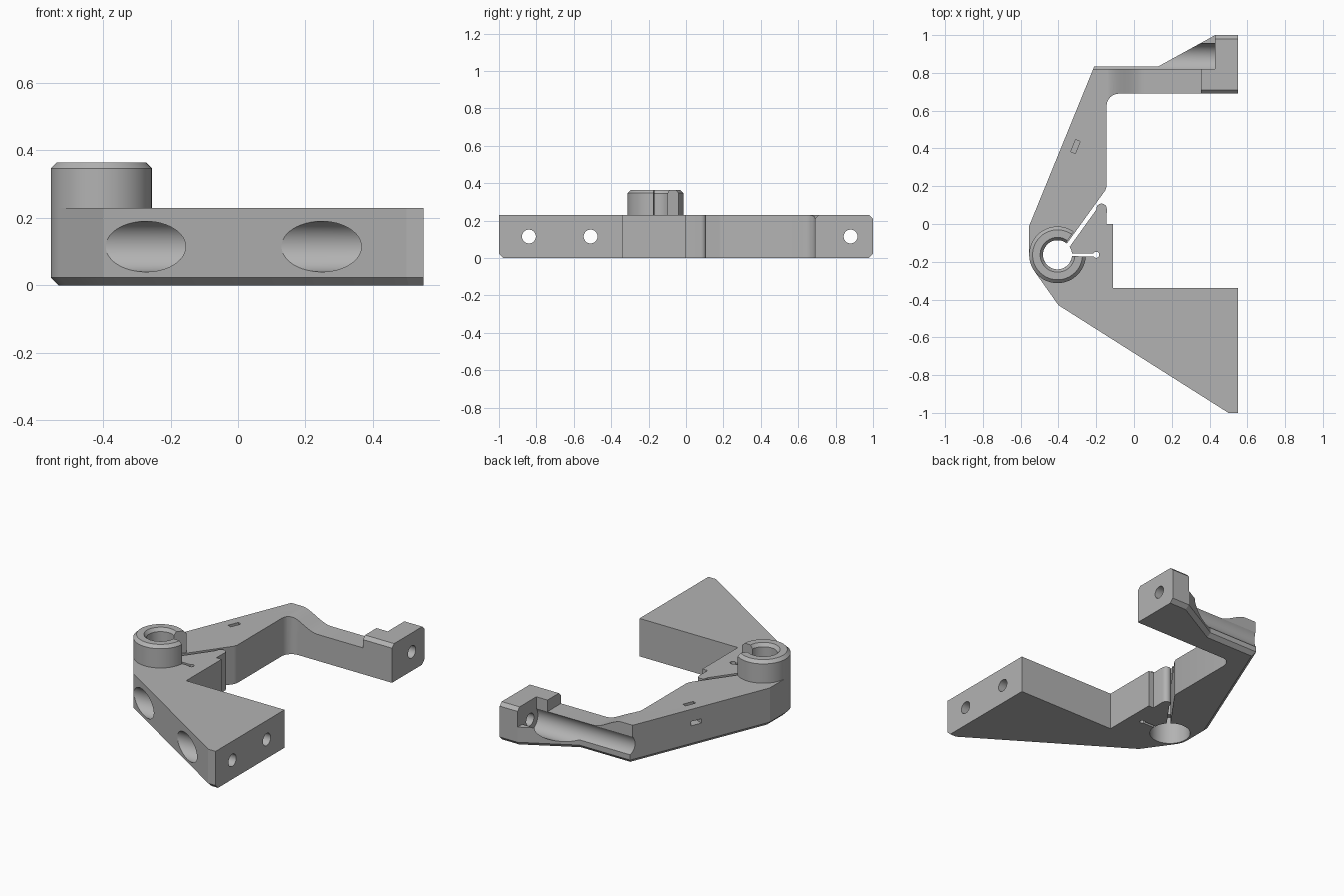
import bpy, bmesh, math
from mathutils import Matrix, Vector

cube = bpy.data.objects.get("Cube")
if cube:
    bpy.data.objects.remove(cube)

H = 0.23                      # plate height
MID = 0.115                   # bolt axis height
CX, CY = -0.405, -0.163       # clamp centre

grey = bpy.data.materials.new("plain_grey")
grey.use_nodes = True
grey.diffuse_color = (0.45, 0.45, 0.45, 1)
grey.node_tree.nodes["Principled BSDF"].inputs["Base Color"].default_value = (0.45, 0.45, 0.45, 1)


def make(name, bm):
    bmesh.ops.recalc_face_normals(bm, faces=bm.faces[:])
    me = bpy.data.meshes.new(name)
    bm.to_mesh(me)
    bm.free()
    ob = bpy.data.objects.new(name, me)
    bpy.context.collection.objects.link(ob)
    me.materials.append(grey)
    return ob


def arc(cx, cy, r, a0, a1, n):
    return [(cx + r * math.cos(math.radians(a0 + (a1 - a0) * i / n)),
             cy + r * math.sin(math.radians(a0 + (a1 - a0) * i / n))) for i in range(n + 1)]


def extrude(bm, points, vec):
    face = bm.faces.new([bm.verts.new(p) for p in points])
    new = bmesh.ops.extrude_face_region(bm, geom=[face])["geom"]
    bmesh.ops.translate(bm, vec=vec, verts=[v for v in new if isinstance(v, bmesh.types.BMVert)])


def prism(name, points, vec):
    bm = bmesh.new()
    extrude(bm, points, vec)
    return make(name, bm)


def box(name, lo, hi, spin=0, origin=(0, 0, 0)):
    bm = bmesh.new()
    bmesh.ops.create_cube(bm, size=1)
    size = [b - a for a, b in zip(lo, hi)]
    mid = Vector([(a + b) / 2 for a, b in zip(lo, hi)])
    bm.transform(Matrix.Translation(origin) @ Matrix.Rotation(spin, 4, 'Z')
                 @ Matrix.Translation(mid) @ Matrix.Diagonal((*size, 1)))
    return make(name, bm)


def rod_x(name, y, r, x0, x1):
    return prism(name, [(x0, a, b) for a, b in arc(y, MID, r, 0, 352.5, 47)], (x1 - x0, 0, 0))


def rod_z(name, x, y, r, z0, z1):
    return prism(name, [(a, b, z0) for a, b in arc(x, y, r, 0, 352.5, 47)], (0, 0, z1 - z0))


def cut(target, cutter):
    mod = target.modifiers.new("cut", 'BOOLEAN')
    mod.operation = 'DIFFERENCE'
    mod.solver = 'EXACT'
    mod.object = cutter
    cutter.hide_render = True
    bpy.context.view_layer.objects.active = target
    bpy.ops.object.modifier_apply(modifier=mod.name)
    bpy.data.objects.remove(cutter)


# Bracket plate: outer edge first, then the inner edge with the clamp slit
outer = [(0.55, -1), (0.5, -1), (-0.4, -0.43)]
outer += arc(CX, CY, 0.15, 216, 180, 6)
outer += [(-0.555, -0.01), (-0.21, 0.835), (0.13, 0.835), (0.43, 1), (0.55, 1)]
inner = [(0.55, 0.69)] + arc(-0.08, 0.625, 0.065, 90, 180, 8)
inner += [(-0.145, 0.2), (-0.152, 0.178), (-0.36, -0.11), (-0.34, -0.12), (-0.2, 0.075)]
inner += arc(-0.172, 0.08, 0.028, 150, 0, 8)
inner += [(-0.145, 0), (-0.11, 0), (-0.11, -0.34), (0.55, -0.34)]

bm = bmesh.new()
extrude(bm, [(x, y, 0) for x, y in outer + inner], (0, 0, H))
count = len(outer)
low = {(round(x, 4), round(y, 4)) for x, y in outer}
rim = []
for e in bm.edges:
    if all(v.co.z < 0.001 and (round(v.co.x, 4), round(v.co.y, 4)) in low for v in e.verts):
        rim.append(e)
bmesh.ops.bevel(bm, geom=rim, offset=0.023, segments=1, affect='EDGES', clamp_overlap=True)
plate = make("bracket_plate", bm)

# Clamp bore, wider socket below, and relief slot with round end
cut(plate, rod_z("bore_cutter", CX, CY, 0.077, -0.1, 0.4))
cut(plate, rod_z("socket_cutter", CX, CY, 0.115, -0.1, 0.17))
cut(plate, box("relief_cutter", (CX, CY - 0.008, -0.1), (-0.2, CY + 0.008, 0.4)))
cut(plate, rod_z("relief_end_cutter", -0.2, CY, 0.016, -0.1, 0.4))

# Bolt holes with counterbores opening on the sloped side
for y in (-0.84, -0.51):
    cut(plate, rod_x("bolt_cutter", y, 0.037, 0, 0.7))
    cut(plate, rod_x("counterbore_cutter", y, 0.075, -0.6, 0.43))
cut(plate, rod_x("rear_bolt_cutter", 0.88, 0.037, 0.3, 0.7))

# Rear arm: trough along the back and a smooth dip in the top
cut(plate, rod_x("trough_cutter", 0.88, 0.075, -0.5, 0.43))
cut(plate, box("trough_top_cutter", (-0.5, 0.82, MID), (0.43, 1.1, 0.4)))
dip = [(0.355, 0.4), (0.355, 0.16)]
for i in range(13):
    t = 1 - i / 12
    dip.append((-0.15 + 0.2 * t, H + 0.001 - 0.071 * t * t * (3 - 2 * t)))
dip.append((-0.15, 0.4))
cut(plate, prism("dip_cutter", [(x, 0.6, z) for x, z in dip], (0, 0.25, 0)))

# End block chamfers
for y, inward in ((0.69, 1), (1.0, -1)):
    tri = [(y - inward * 0.02, H - 0.04), (y + inward * 0.04, H + 0.02), (y - inward * 0.02, H + 0.02)]
    cut(plate, prism("chamfer_cutter", [(0.352, a, b) for a, b in tri], (0.3, 0, 0)))

# Strap slot: down from the top, then out through the sloped side
spin = math.atan2(0.845, 0.345) - math.pi / 2
spot = (-0.31, 0.41, 0)
cut(plate, box("strap_top_cutter", (-0.013, -0.034, 0.13), (0.013, 0.034, 0.3), spin, spot))
cut(plate, box("strap_side_cutter", (-0.15, -0.034, 0.13), (0.0, 0.034, 0.156), spin, spot))

# Open clamp collar standing on the plate
profile = [(0.077, H), (0.077, 0.345), (0.092, 0.365), (0.132, 0.365), (0.15, 0.347), (0.15, H)]
start, sweep, steps = math.radians(55), math.radians(301), 60
bm = bmesh.new()
rings = []
for i in range(steps + 1):
    a = start + sweep * i / steps
    rings.append([bm.verts.new((CX + r * math.cos(a), CY + r * math.sin(a), z)) for r, z in profile])
for a, b in zip(rings, rings[1:]):
    for k in range(len(profile)):
        n = (k + 1) % len(profile)
        bm.faces.new((a[k], a[n], b[n], b[k]))
bm.faces.new(rings[0])
bm.faces.new(rings[-1])
collar = make("clamp_collar", bm)

for ob in (plate, collar):
    bpy.ops.object.select_all(action='DESELECT')
    ob.select_set(True)
    bpy.context.view_layer.objects.active = ob
    bpy.ops.object.shade_smooth_by_angle(angle=math.radians(20))
